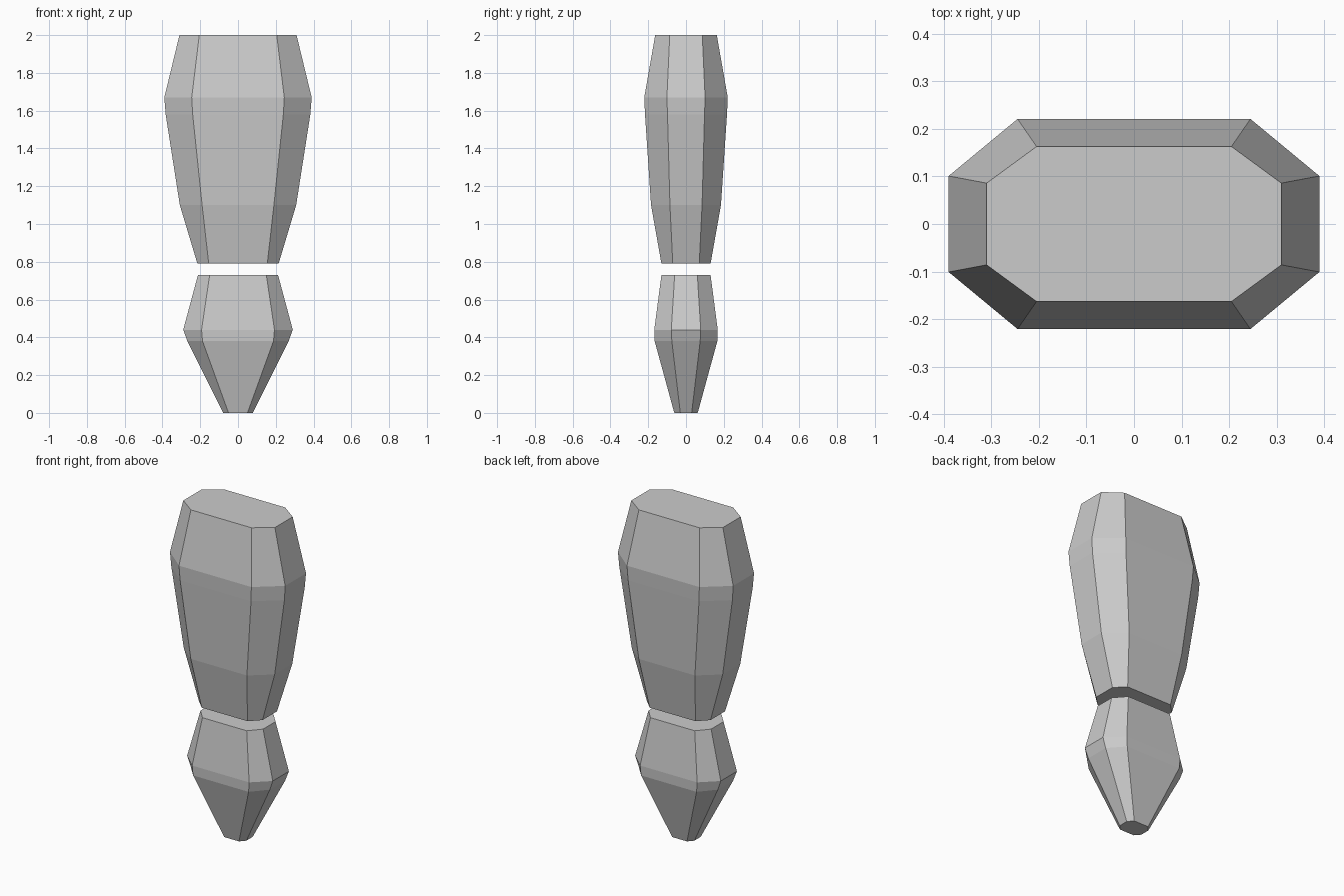
import bpy, bmesh

if "Cube" in bpy.data.objects:
    bpy.data.objects.remove(bpy.data.objects["Cube"])


def loft(name, rings):
    """Stack chamfered-rectangle rings: z, half width, front half width, half depth, side half depth."""
    bm = bmesh.new()
    loops = []
    for z, X, a, Y, b in rings:
        pts = [(X, -b), (X, b), (a, Y), (-a, Y), (-X, b), (-X, -b), (-a, -Y), (a, -Y)]
        loops.append([bm.verts.new((x, y, z)) for x, y in pts])
    for lo, hi in zip(loops, loops[1:]):
        for i in range(8):
            j = (i + 1) % 8
            bm.faces.new((lo[i], lo[j], hi[j], hi[i]))
    bm.faces.new(loops[0][::-1])
    bm.faces.new(loops[-1])
    bmesh.ops.recalc_face_normals(bm, faces=bm.faces[:])
    mesh = bpy.data.meshes.new(name)
    bm.to_mesh(mesh)
    bm.free()
    obj = bpy.data.objects.new(name, mesh)
    bpy.context.collection.objects.link(obj)
    return obj


# Long upper block, widest near the top
loft("upper_block", [
    (0.79, 0.215, 0.155, 0.130, 0.070),
    (1.10, 0.308, 0.190, 0.185, 0.085),
    (1.58, 0.383, 0.240, 0.217, 0.098),
    (1.67, 0.390, 0.245, 0.221, 0.101),
    (2.00, 0.310, 0.205, 0.163, 0.086),
])

# Short lower block, tapering to a small flat tip
loft("lower_tip", [
    (0.00, 0.078, 0.050, 0.062, 0.030),
    (0.38, 0.268, 0.188, 0.166, 0.075),
    (0.44, 0.290, 0.193, 0.168, 0.078),
    (0.73, 0.212, 0.150, 0.130, 0.060),
])
